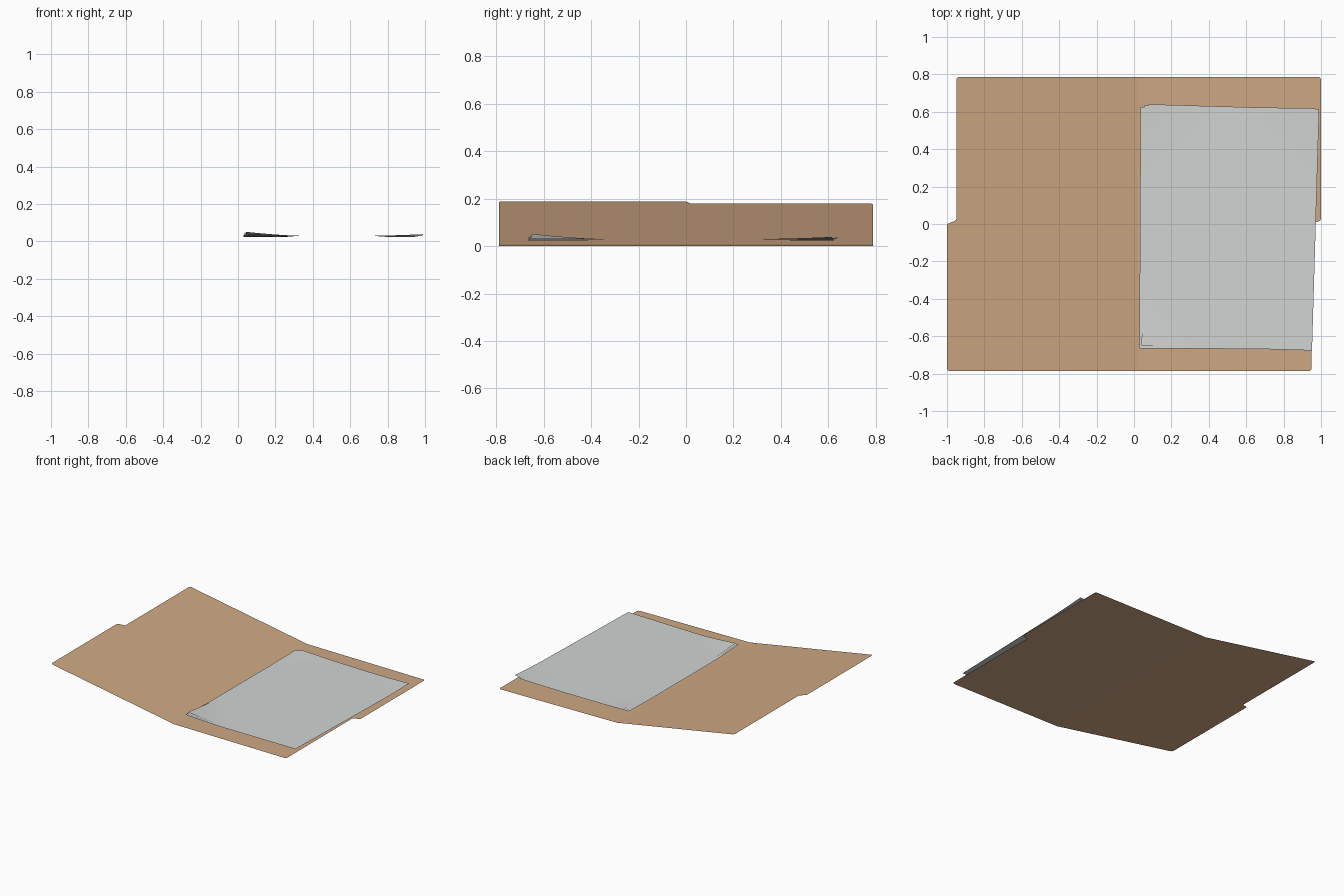
import bpy, bmesh, math

if "Cube" in bpy.data.objects:
    bpy.data.objects.remove(bpy.data.objects["Cube"])

def material(name, rgb):
    m = bpy.data.materials.new(name)
    m.diffuse_color = (*rgb, 1)
    m.use_nodes = True
    m.node_tree.nodes["Principled BSDF"].inputs["Base Color"].default_value = m.diffuse_color
    return m

manila = material("manila card", (0.62, 0.39, 0.225))
white = material("paper", (0.63, 0.66, 0.65))

def add_object(name, bm, mat):
    me = bpy.data.meshes.new(name)
    bm.normal_update()
    bm.to_mesh(me)
    bm.free()
    me.materials.append(mat)
    ob = bpy.data.objects.new(name, me)
    bpy.context.collection.objects.link(ob)
    return ob

def rounded(points, seg=5):
    """Round each (x, y, radius) corner of an outline."""
    out = []
    n = len(points)
    for i, (x, y, r) in enumerate(points):
        if r == 0:
            out.append((x, y))
            continue
        ends = []
        for qx, qy, _ in (points[i - 1], points[(i + 1) % n]):
            d = math.hypot(qx - x, qy - y)
            ends.append((x + (qx - x) * r / d, y + (qy - y) * r / d))
        (ax, ay), (bx, by) = ends
        for k in range(seg + 1):
            t = k / seg
            out.append(((1-t)**2*ax + 2*t*(1-t)*x + t*t*bx,
                        (1-t)**2*ay + 2*t*(1-t)*y + t*t*by))
    return out

# Folder covers: single thin sheets, each with a half-length tab on its outer edge
H = 0.787

def cover(name, outline, height):
    bm = bmesh.new()
    vs = [bm.verts.new((x, y, height(x))) for x, y in rounded(outline)]
    f = bm.faces.new(vs)
    f.normal_update()
    if f.normal.z < 0:
        f.normal_flip()
    return add_object(name, bm, manila)

cover("right_cover", [(0.02, -H, 0), (0.95, -H, 0.02), (0.95, 0.0, 0.01),
                      (1.0, 0.02, 0.01), (1.0, H, 0.02), (0.02, H, 0)],
      lambda x: 0.008 * (1 - x) / 0.98)
cover("left_cover", [(0.01, -H, 0), (-1.0, -H, 0.02), (-1.0, 0.0, 0.01),
                     (-0.95, 0.02, 0.01), (-0.95, H, 0.02), (0.01, H, 0)],
      lambda x: 0.01 + 0.178 * (0.01 - x) / 1.01)

# Crease strip joining the covers
bm = bmesh.new()
bm.faces.new([bm.verts.new(p) for p in ((0.01, -H, 0.01), (0.02, -H, 0.008),
                                        (0.02, H, 0.008), (0.01, H, 0.01))])
add_object("spine_crease", bm, manila)

# Loose sheets, slightly turned, with curled corners
W, L = 0.912, 1.29

def sheet(name, cx, cy, z, turn, curl_front_left, curl_back_right, curl_back_left):
    bm = bmesh.new()
    bmesh.ops.create_grid(bm, x_segments=28, y_segments=36, size=0.5)
    a = math.radians(turn)
    for v in bm.verts:
        x, y = v.co.x * W, v.co.y * L
        dz = 0
        for sx, sy, h in ((-1, -1, curl_front_left), (1, 1, curl_back_right),
                          (-1, 1, curl_back_left)):
            d = (W / 2 - sx * x) + (L / 2 - sy * y)
            dz += h * max(0, 1 - d / 0.32) ** 1.6
        v.co = (cx + x * math.cos(a) - y * math.sin(a),
                cy + x * math.sin(a) + y * math.cos(a), z + dz)
    for f in bm.faces:
        f.smooth = True
    return add_object(name, bm, white)

sheet("bottom_sheet", 0.488, -0.022, 0.0235, -0.3, 0.012, 0.004, 0.004)
sheet("middle_sheet", 0.500, -0.020, 0.0265, -1.0, 0.016, 0.006, 0.005)
sheet("top_sheet", 0.515, -0.018, 0.0295, -1.7, 0.022, 0.009, 0.006)
